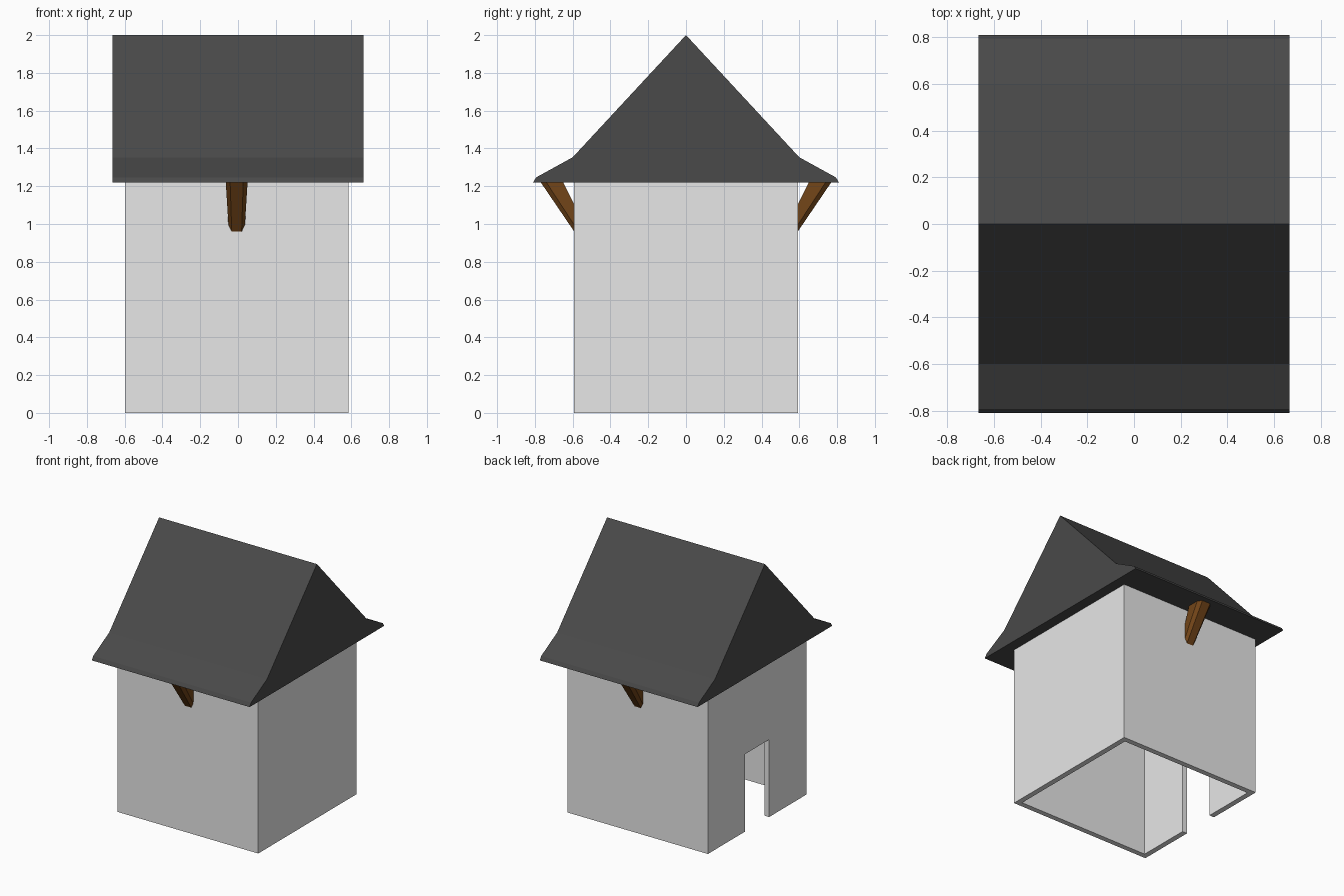
import bpy, bmesh

if "Cube" in bpy.data.objects:
    bpy.data.objects.remove(bpy.data.objects["Cube"])

CX = -0.007  # walls sit very slightly off centre


def material(name, rgb):
    m = bpy.data.materials.new(name)
    m.diffuse_color = (*rgb, 1)
    m.use_nodes = True
    m.node_tree.nodes["Principled BSDF"].inputs["Base Color"].default_value = m.diffuse_color
    return m


WALL = material("wall_grey", (0.8, 0.8, 0.8))
ROOF = material("roof_charcoal", (0.067, 0.067, 0.067))
WOOD = material("wood_brown", (0.18, 0.063, 0.01))


def loft(name, sections, mat=None):
    """Closed solid through two or more matching rings of points."""
    bm = bmesh.new()
    rings = [[bm.verts.new(p) for p in s] for s in sections]
    n = len(rings[0])
    for a, b in zip(rings, rings[1:]):
        for i in range(n):
            bm.faces.new((a[i], a[(i + 1) % n], b[(i + 1) % n], b[i]))
    bm.faces.new(rings[0])
    bm.faces.new(rings[-1])
    bmesh.ops.recalc_face_normals(bm, faces=bm.faces[:])
    me = bpy.data.meshes.new(name)
    bm.to_mesh(me)
    bm.free()
    ob = bpy.data.objects.new(name, me)
    bpy.context.collection.objects.link(ob)
    if mat:
        me.materials.append(mat)
    return ob


def box(name, x0, x1, y0, y1, z0, z1, mat=None):
    ring = [(x0, y0), (x1, y0), (x1, y1), (x0, y1)]
    return loft(name, [[(x, y, z) for x, y in ring] for z in (z0, z1)], mat)


# Hollow walls, open underneath, with a doorway on the left side
W, T = 0.592, 0.04
walls = box("walls", CX - W, CX + W, -W, W, 0, 1.225, WALL)
I = W - T
cutters = [
    box("room_cutter", CX - I, CX + I, -I, I, -0.1, 1.4, WALL),
    box("door_cutter", CX - W - 0.1, CX - I + 0.1, -0.145, 0.145, -0.1, 0.59, WALL),
]
bpy.context.view_layer.objects.active = walls
for c in cutters:
    c.hide_render = True
    mod = walls.modifiers.new(c.name, 'BOOLEAN')
    mod.operation = 'DIFFERENCE'
    mod.solver = 'EXACT'
    mod.object = c
    bpy.ops.object.modifier_apply(modifier=mod.name)
for c in cutters:
    bpy.data.objects.remove(c)

# Gabled roof with flared eaves
half = [(0.81, 1.22), (0.793, 1.247), (0.6, 1.353)]
profile = half + [(0, 2.0)] + [(-y, z) for y, z in reversed(half)]
loft("roof", [[(x, y, z) for y, z in profile] for x in (-0.665, 0.665)], ROOF)


# Tapered eave brackets with chamfered outer edges, front and back
def bracket_ring(side, outer, inner, w):
    ring = []
    for t, k in ((0, -0.6), (0, 0.6), (0.25, 1), (1, 1), (1, -1), (0.25, -1)):
        y = outer[0] + (inner[0] - outer[0]) * t
        z = outer[1] + (inner[1] - outer[1]) * t
        ring.append((CX + k * w, side * y, z))
    return ring


for name, side in (("front_bracket", -1), ("back_bracket", 1)):
    loft(name, [bracket_ring(side, (0.585, 0.95), (0.585, 1.09), 0.043),
                bracket_ring(side, (0.772, 1.225), (0.652, 1.225), 0.058)], WOOD)
